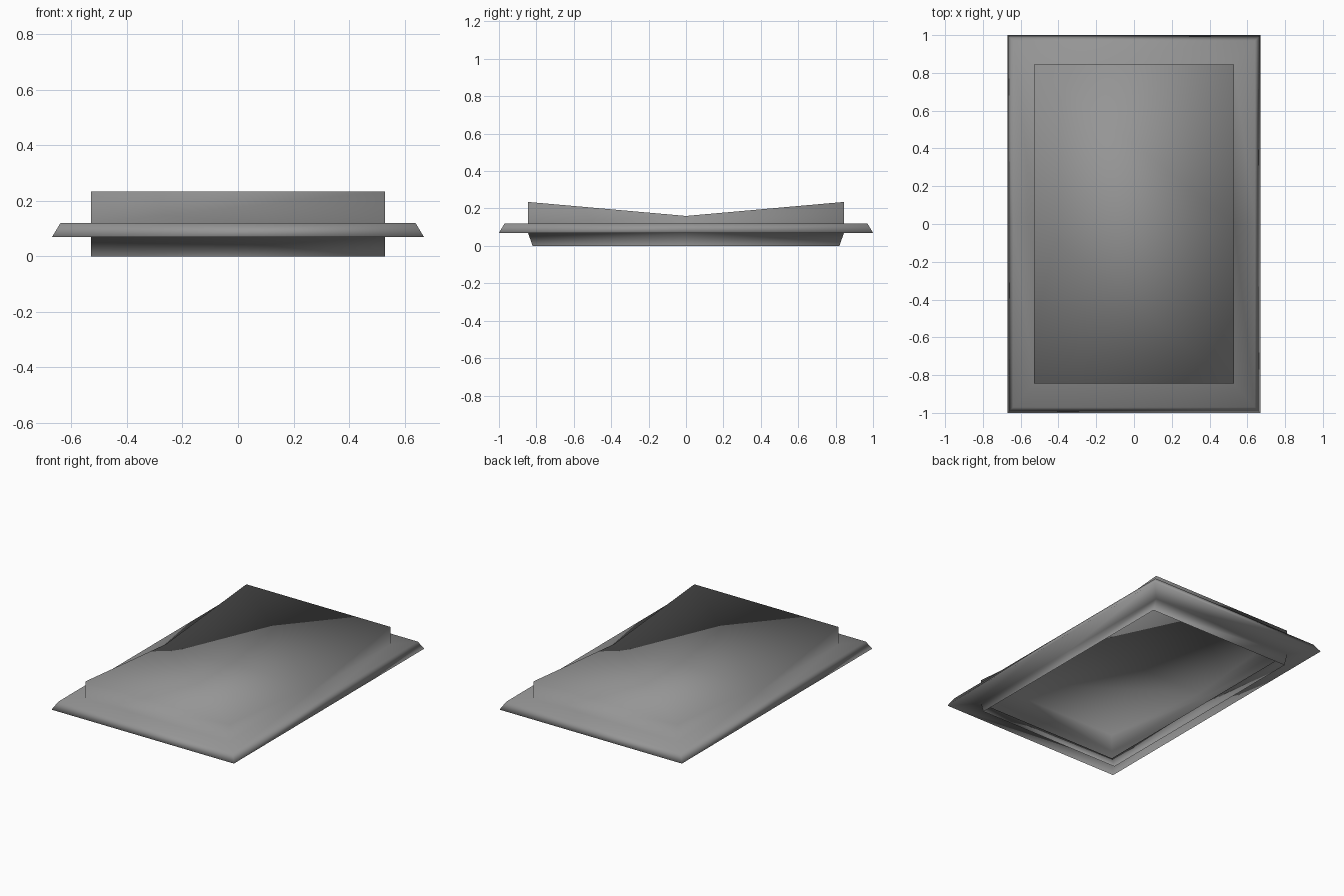
import bpy
import bmesh

cube = bpy.data.objects.get("Cube")
if cube:
    bpy.data.objects.remove(cube, do_unlink=True)

# One grey for the whole shell
grey = bpy.data.materials.new("mid_grey")
grey.use_nodes = True
colour = (0.3, 0.3, 0.3, 1.0)
grey.diffuse_color = colour
grey.node_tree.nodes["Principled BSDF"].inputs["Base Color"].default_value = colour


def add_ring(bm, half_x, half_y, z_end, z_mid):
    """Rectangular loop, counter-clockwise, split at the middle of its long sides."""
    corners = [(1, -1), (1, 0), (1, 1), (-1, 1), (-1, 0), (-1, -1)]
    return [bm.verts.new((sx * half_x, sy * half_y, z_end if sy else z_mid))
            for sx, sy in corners]


# Rings from the open bottom upward: half width, half length, end height, middle height
profile = [
    (0.53, 0.82, 0.0, 0.0),      # bottom of the skirt
    (0.53, 0.845, 0.07, 0.07),   # top of the skirt
    (0.67, 1.0, 0.07, 0.07),     # outer edge of the flange
    (0.64, 0.97, 0.12, 0.12),    # bevelled flange top
    (0.53, 0.845, 0.12, 0.12),   # foot of the raised panel
    (0.53, 0.845, 0.235, 0.16),  # valley-shaped rim
]

bm = bmesh.new()
rings = [add_ring(bm, *row) for row in profile]
for low, high in zip(rings, rings[1:]):
    for i in range(len(low)):
        j = (i + 1) % len(low)
        bm.faces.new((low[i], low[j], high[j], high[i]))

# Two sloping panels meeting in a valley
a, b, c, d, e, f = rings[-1]
bm.faces.new((a, b, e, f))
bm.faces.new((b, c, d, e))

for face in bm.faces:
    face.smooth = True

mesh = bpy.data.meshes.new("flanged_valley_panel")
bm.to_mesh(mesh)
bm.free()
mesh.materials.append(grey)
panel = bpy.data.objects.new("flanged_valley_panel", mesh)
bpy.context.collection.objects.link(panel)
